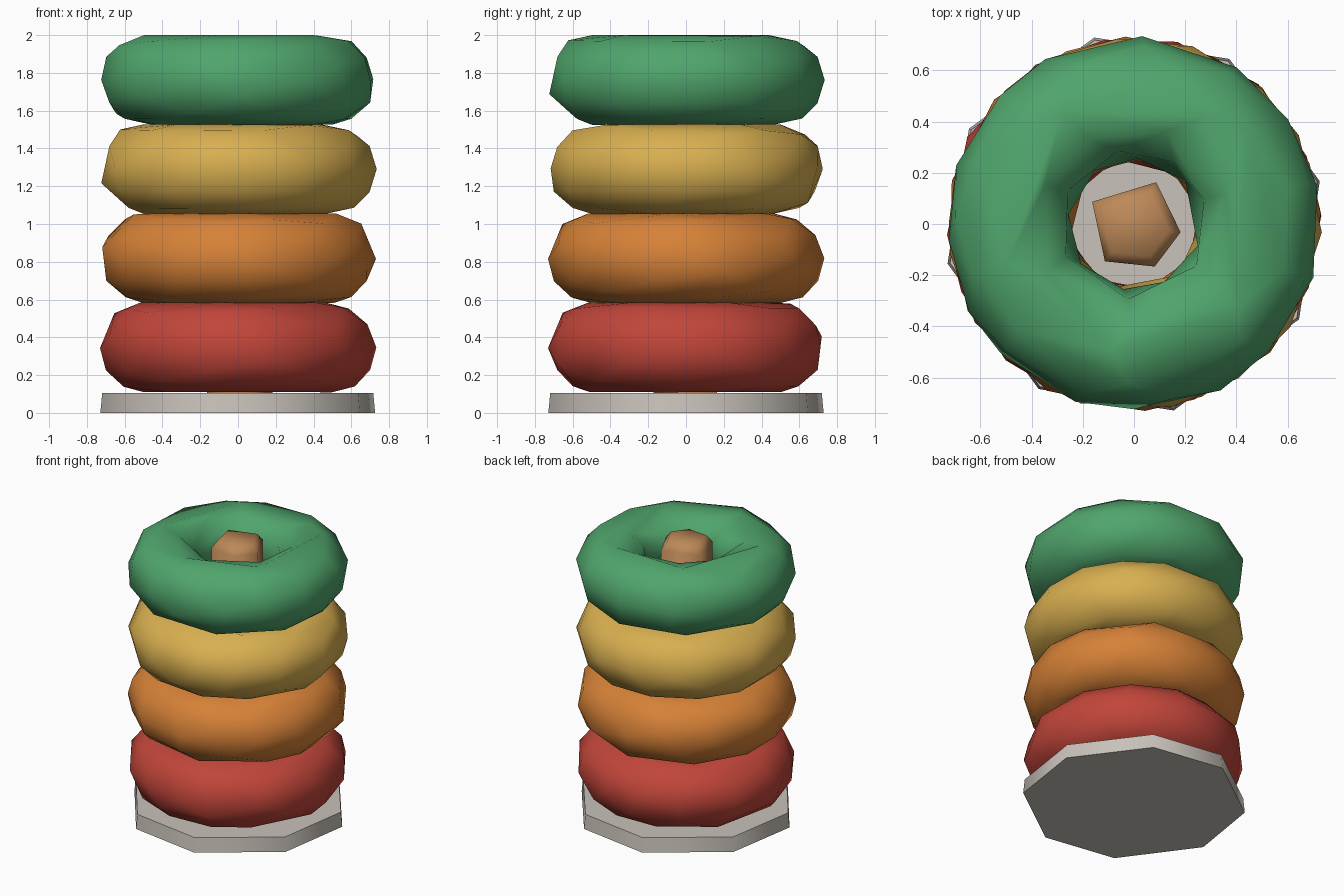
import bpy, bmesh
from math import radians, cos, sin

if "Cube" in bpy.data.objects:
    bpy.data.objects.remove(bpy.data.objects["Cube"])


def material(name, rgb):
    m = bpy.data.materials.new(name)
    m.use_nodes = True
    m.diffuse_color = (*rgb, 1)
    m.node_tree.nodes["Principled BSDF"].inputs["Base Color"].default_value = (*rgb, 1)
    return m


def finish(obj, name, mat, angle):
    obj.name = name
    obj.data.materials.append(mat)
    bpy.ops.object.select_all(action='DESELECT')
    obj.select_set(True)
    bpy.context.view_layer.objects.active = obj
    bpy.ops.object.shade_smooth_by_angle(angle=radians(angle))


def prism(name, angles, levels, mat, smooth):
    """Stack of polygons; each level is (radius, height)."""
    bm = bmesh.new()
    loops = [[bm.verts.new((r * cos(radians(a)), r * sin(radians(a)), z)) for a in angles]
             for r, z in levels]
    n = len(angles)
    bm.faces.new(loops[0][::-1])
    bm.faces.new(loops[-1])
    for low, high in zip(loops, loops[1:]):
        for i in range(n):
            j = (i + 1) % n
            bm.faces.new((low[i], low[j], high[j], high[i]))
    mesh = bpy.data.meshes.new(name)
    bm.to_mesh(mesh)
    bm.free()
    obj = bpy.data.objects.new(name, mesh)
    bpy.context.collection.objects.link(obj)
    finish(obj, name, mat, smooth)


# Base plate: uneven octagon
prism("base_plate", (13, 60, 102, 150, 192, 240, 282, 330),
      ((0.745, 0), (0.735, 0.105)), material("warm grey", (0.58, 0.54, 0.49)), 60)

# Peg: five-sided rod with a slightly domed end
prism("peg", (62, 152, 232, 296, 350),
      ((0.185, 0.1), (0.185, 1.93), (0.14, 1.98)), material("wood", (0.51, 0.25, 0.098)), 80)

# Rings: coarse, uneven low-poly tori, each turned differently
rings = (("red", (0.53, 0.06, 0.042), 10), ("orange", (0.67, 0.22, 0.038), 100),
         ("yellow", (0.69, 0.43, 0.08), 215), ("green", (0.08, 0.376, 0.15), 305))
for i, (colour, rgb, turn) in enumerate(rings):
    bpy.ops.mesh.primitive_torus_add(major_segments=24, minor_segments=12,
                                     major_radius=0.49, minor_radius=0.237,
                                     location=(0, 0, 0.347 + 0.472 * i),
                                     rotation=(0, 0, radians(turn)))
    ring = bpy.context.object
    dec = ring.modifiers.new("Coarsen", 'DECIMATE')
    dec.ratio = 0.36
    bpy.ops.object.modifier_apply(modifier=dec.name)
    finish(ring, colour + "_ring", material(colour, rgb), 180)
